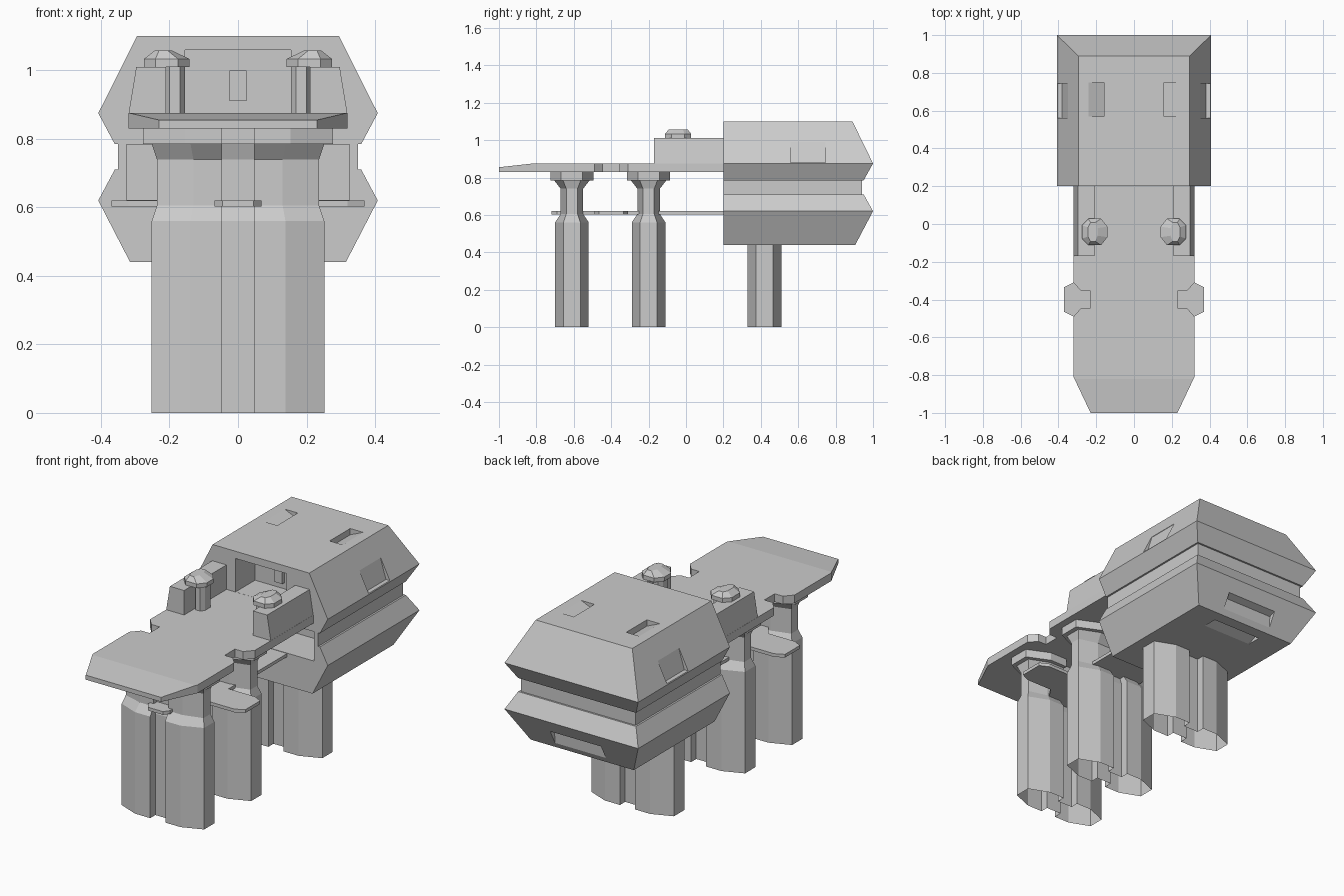
import bpy, bmesh

if "Cube" in bpy.data.objects:
    bpy.data.objects.remove(bpy.data.objects["Cube"])


def make_object(name, bm):
    bmesh.ops.recalc_face_normals(bm, faces=bm.faces)
    mesh = bpy.data.meshes.new(name)
    bm.to_mesh(mesh)
    bm.free()
    ob = bpy.data.objects.new(name, mesh)
    bpy.context.collection.objects.link(ob)
    return ob


def loft(name, rings, cap_bottom=True):
    """Skin a stack of equal-length rings of 3D points."""
    bm = bmesh.new()
    vs = [[bm.verts.new(p) for p in r] for r in rings]
    n = len(vs[0])
    for a, b in zip(vs, vs[1:]):
        for i in range(n):
            j = (i + 1) % n
            bm.faces.new((a[i], a[j], b[j], b[i]))
    if cap_bottom:
        bm.faces.new(vs[0])
    bm.faces.new(vs[-1])
    return make_object(name, bm)


def prism(name, profile, axis, lo, hi):
    """Extrude a 2D profile along an axis: x -> (y,z), y -> (x,z), z -> (x,y)."""
    k = "xyz".index(axis)

    def place(p, t):
        q = list(p)
        q.insert(k, t)
        return q
    return loft(name, [[place(p, t) for p in profile] for t in (lo, hi)])


def box(name, x0, x1, y0, y1, z0, z1):
    return prism(name, [(x0, y0), (x1, y0), (x1, y1), (x0, y1)], "z", z0, z1)


def cut(ob, cutters):
    for c in cutters:
        c.hide_render = True
        m = ob.modifiers.new("cut", "BOOLEAN")
        m.operation, m.solver, m.object = "DIFFERENCE", "EXACT", c
        bpy.context.view_layer.objects.active = ob
        bpy.ops.object.modifier_apply(modifier=m.name)
        bpy.data.objects.remove(c)


def mirrored(half):
    """Close a right-hand outline across x = 0."""
    return half + [(-x, y) for x, y in reversed(half)]


# Rear hull: two faceted shells with a recessed band between them
levels = [(.44, .315, .905), (.62, .408, 1.0), (.71, .36, .95), (.71, .35, .94),
          (.785, .35, .94), (.785, .36, .95), (.875, .408, 1.0), (1.10, .295, .89)]
hull = loft("rear_hull", [[(-w, .2, z), (w, .2, z), (w, b, z), (-w, b, z)]
                          for z, w, b in levels])

# Front openings, wedge-shaped pockets on roof, sides, tail and belly
cutters = [box("upper_opening", -.155, .155, .1, .37, .8755, 1.06),
           box("lower_opening", -.325, .325, .1, .42, .622, .784),
           prism("tail_pocket", [(.963, .55), (.925, .535), (.921, .47), (1.02, .47), (1.02, .55)],
                 "x", -.155, .155),
           prism("belly_pocket", [(.76, .40), (.76, .44), (.84, .475), (.84, .40)],
                 "x", -.15, .15)]
for s in (1, -1):
    roof = [(.16, 1.13), (.16, 1.065), (.24, 1.10), (.24, 1.13)]
    side = [(.355, .995), (.348, .99), (.382, .88), (.43, .88), (.43, .995)]
    cutters += [prism("roof_pocket", [(s * x, z) for x, z in roof], "y", .57, .75),
                prism("side_pocket", [(s * x, z) for x, z in side], "y", .56, .745)]
cut(hull, cutters)
box("opening_rib", -.025, .025, .35, .38, .91, 1.0)

# Upper deck with tapered nose and side notches
deck = prism("upper_deck", [(-1.0, .83), (-1.0, .855), (-.82, .875), (.21, .875), (.21, .83)],
             "x", -.32, .32)
trims = []
for s in (1, -1):
    corner = [(.23, -1.0), (.32, -.81), (.5, -.81), (.5, -1.1), (.183, -1.1)]
    notch = [(.4, -.31), (.32, -.31), (.28, -.355), (.23, -.355),
             (.23, -.445), (.28, -.445), (.32, -.49), (.4, -.49)]
    for label, pts in (("nose_trim", corner), ("notch_trim", notch)):
        trims.append(prism(label, [(s * x, y) for x, y in pts], "z", .7, 1.0))
cut(deck, trims)

# Lower deck: spine with a front tab and cross arms with chamfered ends
prism("lower_deck", mirrored([(.045, -.72), (.068, -.69), (.068, -.57), (.12, -.55),
                              (.16, -.49), (.32, -.49), (.37, -.465), (.37, -.335),
                              (.32, -.31), (.16, -.31), (.16, .21)]), "z", .602, .62)


# Double-lobed support columns, open at the foot
def lobes(w, d, z, yc):
    half = [(.046, -.5 * d), (.046, -d), (.55 * w, -d), (w, -.5 * d),
            (w, .5 * d), (.55 * w, d), (.046, d), (.046, .5 * d)]
    return [(x, yc + y, z) for x, y in mirrored(half)]


tall = [(0, .252, .09), (.56, .252, .09), (.605, .237, .06), (.74, .237, .06),
        (.785, .252, .095), (.785, .278, .115), (.835, .278, .115)]
short = [(0, .252, .09), (.45, .252, .09)]
for name, yc, steps in (("front_column", -.61, tall), ("middle_column", -.2, tall),
                        ("rear_column", .42, short)):
    loft(name, [lobes(w, d, z, yc) for z, w, d in steps], cap_bottom=False)

# Side rails, each with an inner post and a faceted knob
octagon = [(1, .4), (.5, 1), (-.5, 1), (-1, .5), (-1, -.5), (-.5, -1), (.5, -1), (1, -.4)]
for s, side in ((1, "right"), (-1, "left")):
    rail = [(.21, .87), (.32, .87), (.297, 1.01), (.21, 1.01)]
    prism(side + "_rail", [(s * x, z) for x, z in rail], "y", -.17, .21)
    prism(side + "_post", [(s * (.185 + .03 * x), -.042 + .045 * y) for x, y in octagon],
          "z", .87, 1.02)
    tiers = [(1.01, .208, .067, .07), (1.033, .208, .067, .07), (1.058, .218, .025, .05)]
    loft(side + "_knob", [[(s * (cx - rx * x), -.042 + ry * y, z) for x, y in octagon]
                          for z, cx, rx, ry in tiers])
